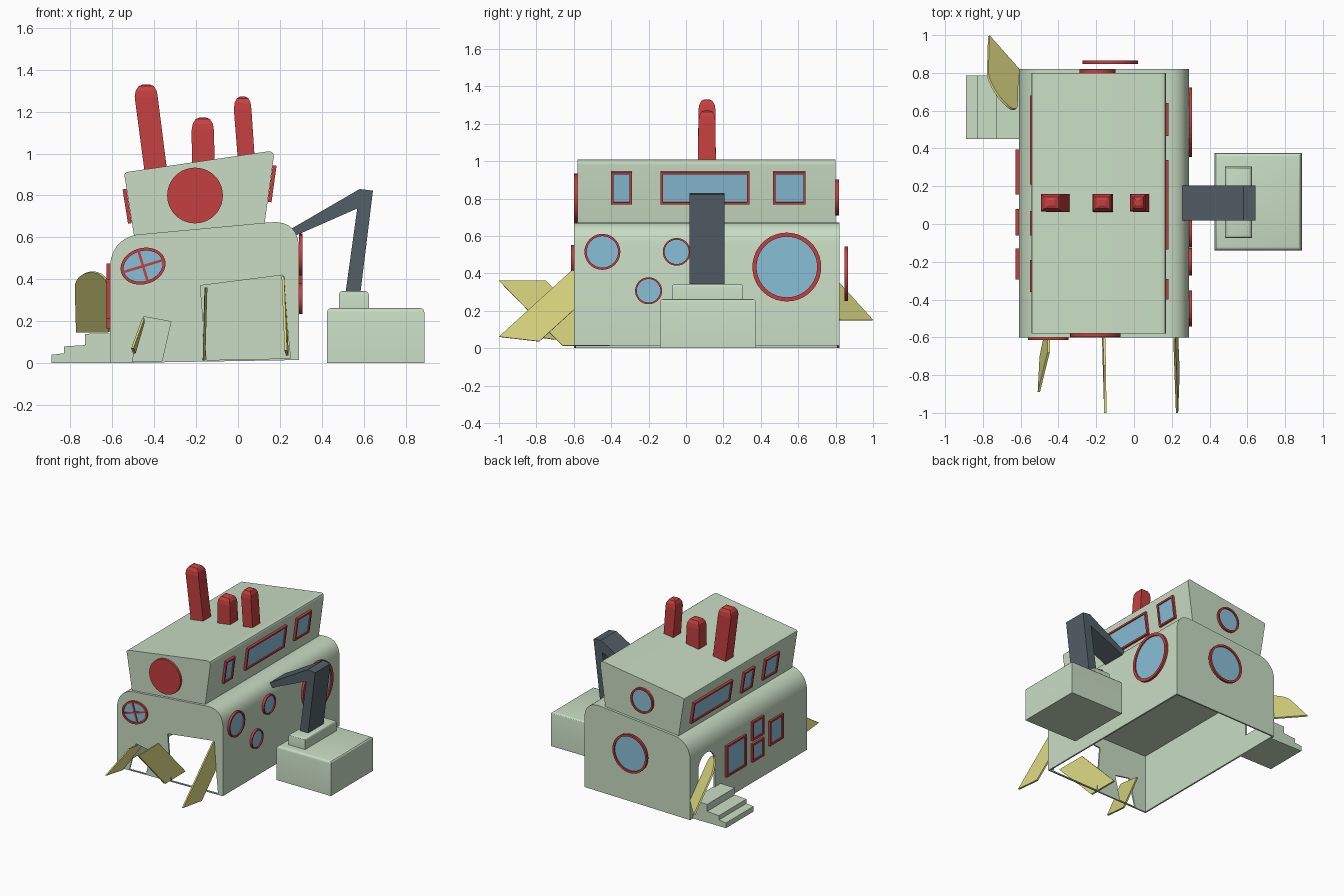
import bpy, bmesh
from math import sin, cos, pi, radians
from mathutils import Vector as V

if "Cube" in bpy.data.objects:
    bpy.data.objects.remove(bpy.data.objects["Cube"])


def mat(name, c):
    m = bpy.data.materials.new(name)
    m.diffuse_color = (*c, 1)
    m.use_nodes = True
    m.node_tree.nodes["Principled BSDF"].inputs["Base Color"].default_value = m.diffuse_color
    return m


GREEN = mat("pale_green", (.58, .72, .55))
RED = mat("red", (.56, .05, .05))
BLUE = mat("glass_blue", (.25, .52, .68))
SLATE = mat("slate", (.085, .115, .135))
YELLOW = mat("straw", (.74, .72, .23))


def finish(name, bm, m):
    bmesh.ops.recalc_face_normals(bm, faces=bm.faces[:])
    me = bpy.data.meshes.new(name)
    bm.to_mesh(me)
    bm.free()
    ob = bpy.data.objects.new(name, me)
    bpy.context.collection.objects.link(ob)
    if m:
        me.materials.append(m)
    return ob


def activate(ob):
    bpy.ops.object.select_all(action='DESELECT')
    ob.select_set(True)
    bpy.context.view_layer.objects.active = ob


def smooth(ob):
    activate(ob)
    bpy.ops.object.shade_smooth_by_angle(angle=radians(30))


def bridge(bm, rings, caps=True):
    for a, b in zip(rings, rings[1:]):
        for i in range(len(a)):
            j = (i + 1) % len(a)
            bm.faces.new((a[i], a[j], b[j], b[i]))
    if caps:
        bm.faces.new(rings[0])
        bm.faces.new(rings[-1])


def prism(name, pts, off, m):
    """Polygon of 3D points swept along a vector."""
    bm = bmesh.new()
    bridge(bm, [[bm.verts.new(V(p) + o) for p in pts] for o in (V(), V(off))])
    return finish(name, bm, m)


def xz(pts, y):
    return [(x, y, z) for x, z in pts]


def loft(name, rings, m):
    """Stack of rectangles given as (cx, cy, z, half_x, half_y)."""
    bm = bmesh.new()
    bridge(bm, [[bm.verts.new((x + a * hx, y + b * hy, z))
                 for a, b in ((-1, -1), (1, -1), (1, 1), (-1, 1))]
                for x, y, z, hx, hy in rings])
    return finish(name, bm, m)


def corner(p0, c, p1, n=7):
    p0, c, p1 = V(p0), V(c), V(p1)
    return [tuple(p0 * (1 - t)**2 + c * 2 * t * (1 - t) + p1 * t * t)
            for t in (i / n for i in range(n + 1))]


def ellipse(rx, ry, n=40):
    return [(rx * cos(2 * pi * i / n), ry * sin(2 * pi * i / n)) for i in range(n)]


def rect(a, b):
    return [(-a, -b), (a, -b), (a, b), (-a, b)]


def window(name, o, u, v, shape, a, b, w, d=.018):
    """Raised red frame with a glass pane, centred at o in the plane u, v."""
    o, u, v = V(o), V(u).normalized(), V(v).normalized()
    n = u.cross(v)
    outer, inner = shape(a, b), shape(a - w, b - w)
    bm = bmesh.new()
    rings = [[bm.verts.new(o + u * p + v * q + n * h) for p, q in s]
             for s, h in ((inner, 0), (outer, 0), (outer, d), (inner, d))]
    bridge(bm, rings + rings[:1], caps=False)
    finish(name + "_frame", bm, RED)
    prism(name + "_glass", [o + u * p + v * q for p, q in inner], n * d * .5, BLUE)


# main hull: solid block with a box-shaped room, open underneath
hull_profile = ([(-.61, 0)] + corner((-.61, .475), (-.595, .59), (-.485, .613))
                + corner((.15, .672), (.28, .685), (.291, .56)) + [(.291, .015)])
hull = prism("hull", xz(hull_profile, -.60), (0, 1.42, 0), GREEN)

# cutters: room, two front openings, an arched one on the left
arch = [(.1 * cos(pi * i / 12), .1 * sin(pi * i / 12)) for i in range(13)]
cutters = [
    prism("room_cut", xz([(-.598, -.2), (.279, -.2), (.279, .455), (-.598, .455)], -.588),
          (0, 1.396, 0), None),
    prism("wide_cut", xz([(-.18, .37), (.212, .42), (.25, .023), (-.15, .015)], -.7), (0, .2, 0), None),
    prism("small_cut", xz([(-.45, .222), (-.32, .198), (-.363, .011), (-.505, .009)], -.7), (0, .2, 0), None),
    prism("arch_cut", [(-.7, .62 + y, .345 + z) for y, z in arch] + [(-.7, .52, .14), (-.7, .72, .14)],
          (.2, 0, 0), None)]
for c in cutters:
    c.hide_render = True
    b = hull.modifiers.new("cut", 'BOOLEAN')
    b.operation, b.solver, b.object = 'DIFFERENCE', 'EXACT', c
    activate(hull)
    bpy.ops.object.modifier_apply(modifier="cut")
    bpy.data.objects.remove(c)
smooth(hull)

# flared upper storey
cabin = ([(-.495, .60)] + corner((-.541, .89), (-.547, .908), (-.525, .913), 4)
         + corner((.14, 1.01), (.174, 1.015), (.17, .98), 4) + [(.126, .66)])
smooth(prism("upper_storey", xz(cabin, -.58), (0, 1.38, 0), GREEN))

# chimneys with rounded caps
for i, (xb, xt, h, hb, ht) in enumerate([(-.39, -.438, 1.33, .054, .055),
                                         (-.165, -.168, 1.172, .055, .053),
                                         (.045, .022, 1.272, .040, .042)]):
    rings = [(xb, .112, .90, hb, .048), (xt, .112, h - .06, ht, .046)]
    rings += [(xt, .112, h - .06 + .06 * sin(t), ht * (.3 + .7 * cos(t)), .046 * (.3 + .7 * cos(t)))
              for t in (radians(30), radians(60), radians(90))]
    loft(f"chimney_{i + 1}", rings, RED)

# right side windows
X, Y, Z = V((1, 0, 0)), V((0, 1, 0)), V((0, 0, 1))
for i, (y, z, r, w) in enumerate([(-.447, .515, .096, .012), (-.05, .515, .074, .009),
                                  (-.20, .307, .072, .009), (.539, .434, .184, .022)]):
    window(f"right_porthole_{i + 1}", (.290, y, z), Y, Z, ellipse, r, r, w)
for i, (y0, y1) in enumerate([(-.40, -.29), (-.135, .34), (.465, .64)]):
    window(f"upper_right_window_{i + 1}", (.154, (y0 + y1) / 2, .857), Y, (.044, 0, .32),
           rect, (y1 - y0) / 2, .088, .013)

# left side windows
for i, (y0, y1) in enumerate([(.21, .68), (-.06, .07), (-.36, -.19)]):
    window(f"upper_left_window_{i + 1}", (-.520, (y0 + y1) / 2, .75), -Y, (-.046, 0, .29),
           rect, (y1 - y0) / 2, .083, .013)
for i, (y0, y1, z0, z1) in enumerate([(.155, .395, .17, .41), (-.06, .08, .33, .475),
                                      (-.06, .08, .165, .305), (-.295, -.13, .21, .40)]):
    window(f"left_window_{i + 1}", (-.609, (y0 + y1) / 2, (z0 + z1) / 2), -Y, Z,
           rect, (y1 - y0) / 2, (z1 - z0) / 2, .014)

# back windows
window("upper_back_porthole", (-.193, .799, .805), -X, Z, ellipse, .096, .096, .013)
window("back_porthole", (-.126, .848, .398), -X, Z, ellipse, .147, .147, .016)

# front: solid disc and tilted oval window with cross bars
prism("front_disc", [(-.205 + x, -.578, .80 + z) for x, z in ellipse(.133, .133)], (0, -.02, 0), RED)
t = radians(17)
U, W, C = V((cos(t), 0, sin(t))), V((-sin(t), 0, cos(t))), V((-.453, -.599, .463))
window("front_oval", C, U, W, ellipse, .109, .086, .014, .015)
for name, a, b in (("long", .098, .006), ("short", .006, .077)):
    prism(f"front_oval_{name}_bar", [C + U * p + W * q for p, q in rect(a, b)], (0, -.013, 0), RED)

# doorstep stairs
prism("stairs", xz([(-.89, 0), (-.89, .04), (-.83, .047), (-.83, .08), (-.73, .086),
                    (-.73, .14), (-.606, .142), (-.606, 0)], .45), (0, .335, 0), GREEN)

# arched side door, swung out
A, S, H = V((-.765, 1.0, .152)), V((.155, -.175, 0)), V((-.006, -.195, .216))
door = [A, A + S] + [A + H + S * (.5 + .5 * cos(pi * i / 12)) + V((0, -.063, .07)) * sin(pi * i / 12)
                     for i in range(13)]
prism("side_door", door, (-.008, -.008, -.005), YELLOW)

# front door leaves, swung out
leaves = {"right_leaf": [(.222, -1.0, .06), (.23, -.785, .035), (.214, -.40, .385), (.208, -.61, .415)],
          "middle_leaf": [(-.158, -1.0, .36), (-.160, -.75, .36), (-.170, -.41, .012), (-.168, -.66, .012)],
          "left_leaf": [(-.51, -.89, .07), (-.50, -.70, .045), (-.458, -.50, .19), (-.458, -.68, .212)]}
for name, pts in leaves.items():
    prism(name, pts, (.012, 0, .002), YELLOW)

# outbuilding with bent duct
for name, x, y, hx, hy, z0, z1, r in (("outbuilding", .657, .118, .232, .257, 0, .262, .018),
                                      ("duct_base", .553, .115, .071, .19, .255, .344, .018)):
    rings = [(x, y, z0, hx, hy)]
    rings += [(x, y, z1 - r + r * sin(a), hx - r * (1 - cos(a)), hy - r * (1 - cos(a)))
              for a in (0, pi / 6, pi / 3, pi / 2)]
    smooth(loft(name, rings, GREEN))
prism("duct", xz([(.235, .63), (.581, .831), (.644, .823), (.584, .335), (.513, .335),
                  (.569, .738), (.255, .60)], .018), (0, .187, 0), SLATE)
